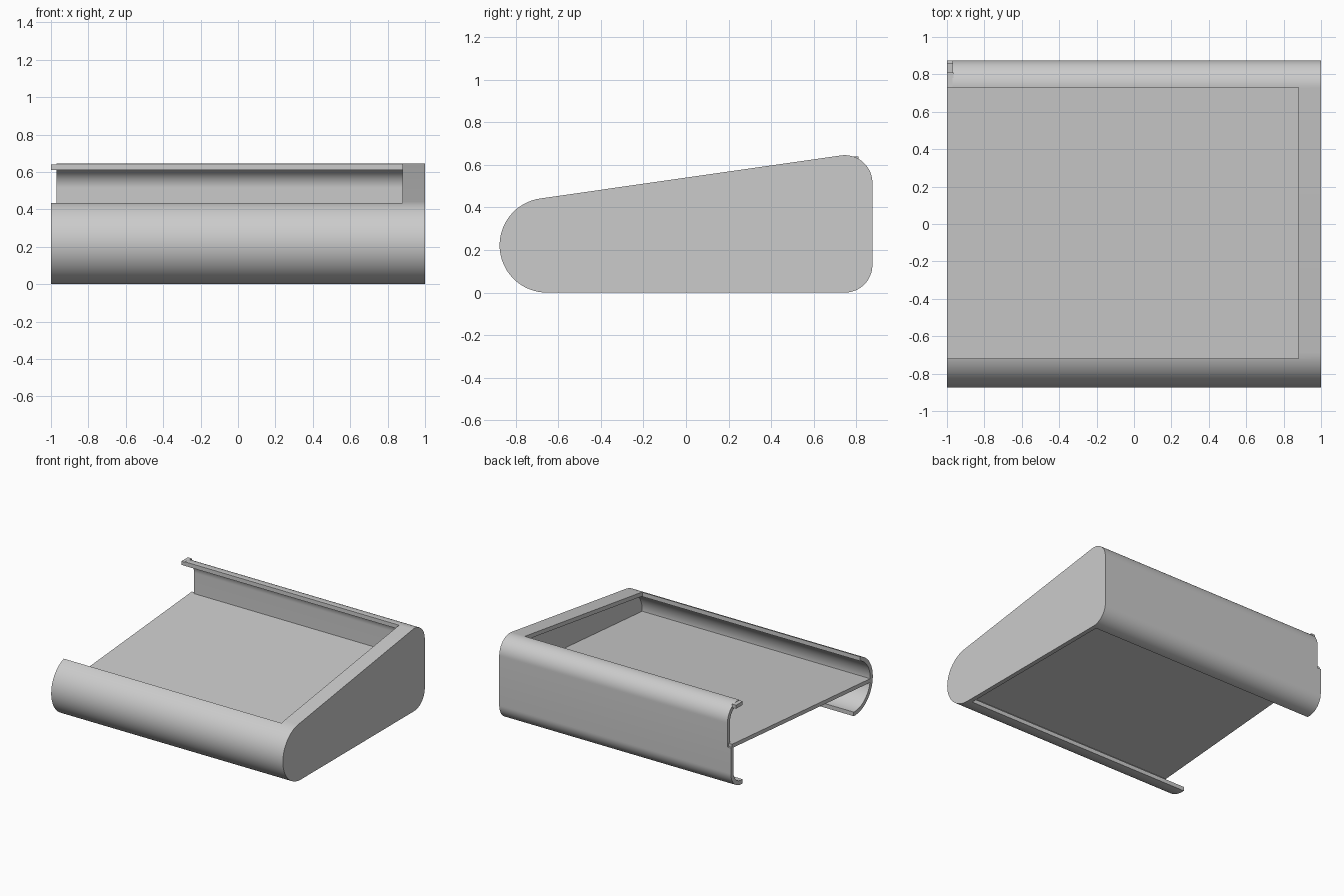
import bpy
import bmesh
from math import atan2, asin, hypot, pi, sin, cos

cube = bpy.data.objects.get("Cube")
if cube:
    bpy.data.objects.remove(cube)

WALL = 0.032
# Corner circles of the side profile: y, z, radius
FRONT = (-0.653, 0.222, 0.222)
BACK_LOW = (0.745, 0.13, 0.13)
BACK_TOP = (0.745, 0.515, 0.13)

grey = bpy.data.materials.new("light_grey_plastic")
grey.use_nodes = True
grey.diffuse_color = (0.6, 0.6, 0.6, 1)
grey.node_tree.nodes["Principled BSDF"].inputs["Base Color"].default_value = (0.6, 0.6, 0.6, 1)


def arc(circle, start, end, inset, steps):
    y, z, r = circle
    r -= inset
    angles = [start + (end - start) * i / steps for i in range(steps + 1)]
    return [(y + r * cos(a), z + r * sin(a)) for a in angles]


def side_profile(inset=0):
    """Wedge outline with a round nose and rounded back corners."""
    dy, dz = BACK_TOP[0] - FRONT[0], BACK_TOP[1] - FRONT[1]
    slope = atan2(dz, dy) - asin((FRONT[2] - BACK_TOP[2]) / hypot(dy, dz))
    top = pi / 2 + slope
    return (arc(BACK_LOW, -pi / 2, 0, inset, 16)
            + arc(BACK_TOP, 0, top, inset, 18)
            + arc(FRONT, top, 1.5 * pi, inset, 36))


def extrude(name, outline, x0, x1):
    """Prism along x from a y-z outline."""
    bm = bmesh.new()
    face = bm.faces.new([bm.verts.new((x0, y, z)) for y, z in outline])
    out = bmesh.ops.extrude_face_region(bm, geom=[face])
    moved = [v for v in out["geom"] if isinstance(v, bmesh.types.BMVert)]
    bmesh.ops.translate(bm, verts=moved, vec=(x1 - x0, 0, 0))
    bmesh.ops.recalc_face_normals(bm, faces=bm.faces)
    mesh = bpy.data.meshes.new(name)
    bm.to_mesh(mesh)
    bm.free()
    mesh.materials.append(grey)
    obj = bpy.data.objects.new(name, mesh)
    bpy.context.collection.objects.link(obj)
    return obj


def box(y0, y1, z0, z1):
    return [(y0, z0), (y1, z0), (y1, z1), (y0, z1)]


# Outer shell, hollowed and opened at the top, bottom and right end
shell = extrude("shell", side_profile(), -1, 1)
cutters = [
    extrude("cavity_cutter", side_profile(WALL), -1.1, 1 - WALL),
    extrude("top_opening_cutter", box(-0.72, 0.73, 0.36, 0.8), -1.2, 0.88),
    extrude("bottom_opening_cutter", box(-0.64, 0.73, -0.1, 0.08), -1.2, 0.965),
    extrude("back_wall_notch_cutter", box(0.5, 1, 0.33, 0.8), -1.3, -0.97),
]
for cutter in cutters:
    cut = shell.modifiers.new(cutter.name, 'BOOLEAN')
    cut.operation = 'DIFFERENCE'
    cut.solver = 'EXACT'
    cut.object = cutter

# Bake the cuts and drop the cutters
bpy.context.view_layer.update()
graph = bpy.context.evaluated_depsgraph_get()
baked = bpy.data.meshes.new_from_object(shell.evaluated_get(graph))
shell.modifiers.clear()
shell.data = baked
for cutter in cutters:
    bpy.data.objects.remove(cutter)

bpy.ops.object.select_all(action='DESELECT')
shell.select_set(True)
bpy.context.view_layer.objects.active = shell
bpy.ops.object.shade_smooth_by_angle(angle=0.5)

# Gently sloping inner floor
floor_outline = [(-0.86, 0.184), (0.86, 0.324), (0.86, 0.354), (-0.86, 0.214)]
extrude("inner_floor", floor_outline, -1, 0.975)

# Small tab continuing the back lip past the notch
extrude("back_lip_tab", box(0.73, 0.81, 0.612, 0.64), -1, -0.965)
